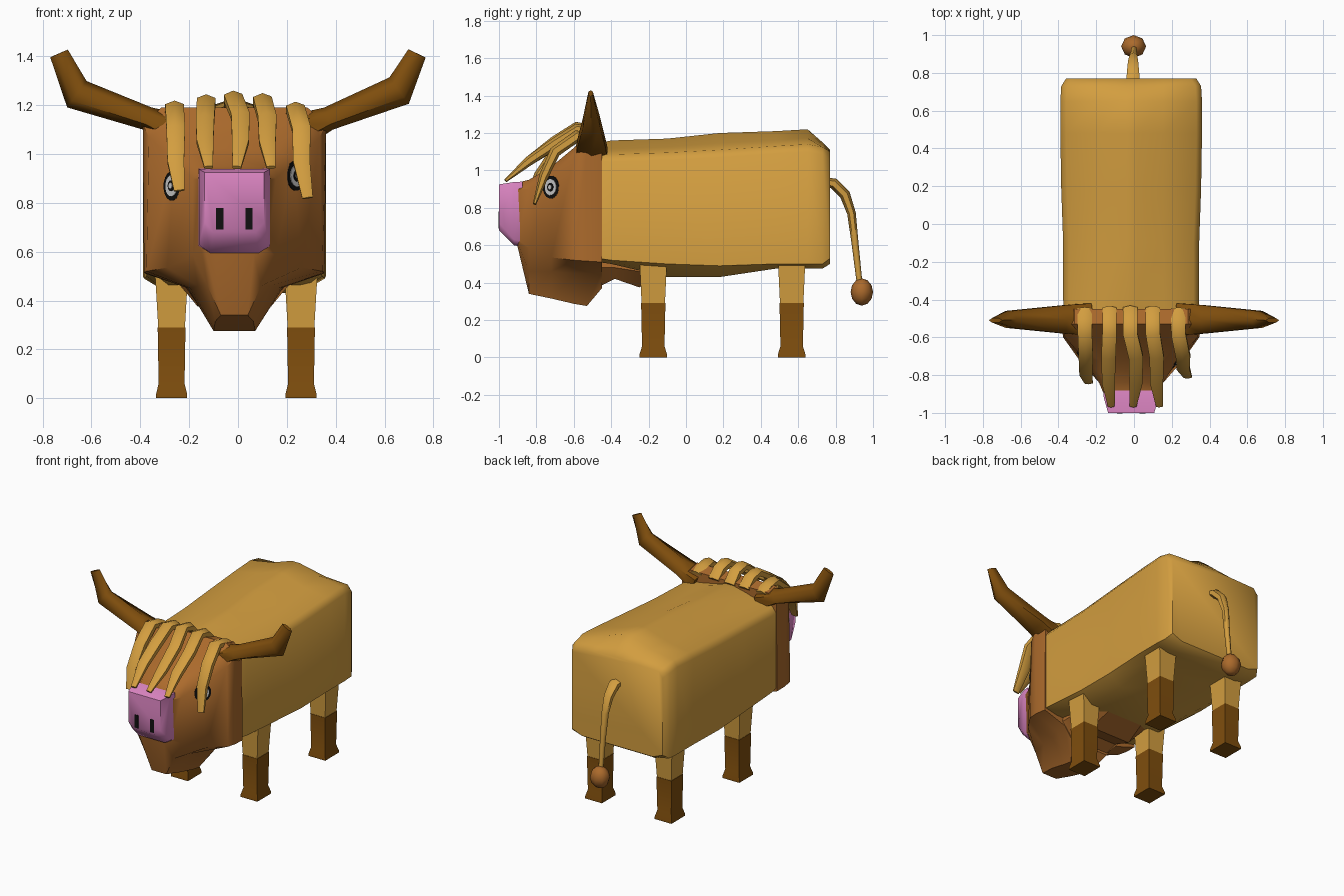
import bpy, bmesh, math
from mathutils import Vector
from mathutils.bvhtree import BVHTree

if "Cube" in bpy.data.objects:
    bpy.data.objects.remove(bpy.data.objects["Cube"])

CX = -0.015  # torso and head sit slightly off centre


def material(name, rgb):
    m = bpy.data.materials.new(name)
    m.diffuse_color = (*rgb, 1)
    m.use_nodes = True
    m.node_tree.nodes["Principled BSDF"].inputs["Base Color"].default_value = m.diffuse_color
    return m


TAN = material("tan", (0.65, 0.34, 0.05))
BROWN = material("brown", (0.41, 0.145, 0.025))
DARK = material("dark_brown", (0.21, 0.075, 0.004))
PINK = material("pink", (0.82, 0.27, 0.62))
BLACK = material("black", (0.005, 0.005, 0.005))
WHITE = material("white", (0.75, 0.75, 0.72))


def finish(name, bm, mat, angle=35):
    bmesh.ops.recalc_face_normals(bm, faces=bm.faces)
    me = bpy.data.meshes.new(name)
    bm.to_mesh(me)
    bm.free()
    me.materials.append(mat)
    ob = bpy.data.objects.new(name, me)
    bpy.context.collection.objects.link(ob)
    bpy.ops.object.select_all(action='DESELECT')
    ob.select_set(True)
    bpy.context.view_layer.objects.active = ob
    bpy.ops.object.shade_smooth_by_angle(angle=math.radians(angle))
    return ob


def loft(name, rings, mat, angle=35):
    """Skin a list of equally sized rings and cap both ends."""
    bm = bmesh.new()
    vs = [[bm.verts.new(p) for p in r] for r in rings]
    n = len(vs[0])
    for a, b in zip(vs, vs[1:]):
        for i in range(n):
            j = (i + 1) % n
            bm.faces.new((a[i], a[j], b[j], b[i]))
    bm.faces.new(vs[0])
    bm.faces.new(vs[-1])
    return finish(name, bm, mat, angle)


def sections(name, data, mat, angle=35):
    """Loft symmetric cross-sections: (y, (half_width, z), ...) from top to bottom."""
    rings = []
    for y, *half in data:
        right = [(CX + w, y, z) for w, z in half]
        left = [(CX - w, y, z) for w, z in reversed(half)]
        rings.append(right + left)
    return loft(name, rings, mat, angle)


def tube(name, pts, radii, axis, sides, mat, angle=35):
    """Tapered tube; radii are (along axis, across axis)."""
    pts = [Vector(p) for p in pts]
    rings = []
    for k, p in enumerate(pts):
        t = (pts[min(k + 1, len(pts) - 1)] - pts[max(k - 1, 0)]).normalized()
        s = Vector(axis)
        s = (s - t * s.dot(t)).normalized()
        u = t.cross(s)
        ring = []
        for i in range(sides):
            a = (i + 0.5) * math.tau / sides
            f = 1 / math.cos(math.pi / sides)
            ring.append(p + s * math.cos(a) * radii[k][0] * f + u * math.sin(a) * radii[k][1] * f)
        rings.append(ring)
    return loft(name, rings, mat, angle)


# torso: box with a low spine ridge; y, half width, ridge z, shoulder z, side z, belly z
torso = []
for y, w, ridge, shoulder, low, belly in (
        (-0.47, 0.355, 1.145, 1.09, 0.53, 0.51), (-0.40, 0.36, 1.16, 1.085, 0.52, 0.50),
        (-0.10, 0.36, 1.17, 1.095, 0.50, 0.43), (0.18, 0.37, 1.20, 1.11, 0.49, 0.43),
        (0.48, 0.375, 1.21, 1.13, 0.50, 0.475), (0.65, 0.375, 1.22, 1.14, 0.50, 0.475),
        (0.73, 0.37, 1.15, 1.125, 0.50, 0.475), (0.77, 0.345, 1.11, 1.10, 0.53, 0.50)):
    torso.append((y, (0.03, ridge), (0.17, shoulder * 0.6 + ridge * 0.4), (w - 0.03, shoulder),
                  (w, shoulder - 0.04), (w, low), (0.27, belly)))
sections("body", torso, TAN, 50)

# head with tapering beard
head = sections("head", [
    (-0.45, (0.30, 1.17), (0.36, 1.11), (0.365, 0.51), (0.20, 0.455), (0.14, 0.37)),
    (-0.53, (0.30, 1.19), (0.375, 1.12), (0.37, 0.515), (0.19, 0.45), (0.085, 0.275)),
    (-0.60, (0.27, 1.12), (0.35, 1.07), (0.36, 0.52), (0.18, 0.45), (0.083, 0.287)),
    (-0.72, (0.17, 1.02), (0.245, 0.97), (0.275, 0.535), (0.15, 0.46), (0.078, 0.315)),
    (-0.84, (0.12, 0.95), (0.17, 0.90), (0.17, 0.585), (0.11, 0.46), (0.055, 0.34)),
    (-0.90, (0.11, 0.935), (0.145, 0.90), (0.14, 0.63), (0.12, 0.61), (0.08, 0.59)),
], BROWN, 40)

# chest flap behind the beard
sections("chest", [
    (-0.46, (0.20, 0.70), (0.22, 0.48), (0.14, 0.38)),
    (-0.38, (0.20, 0.70), (0.22, 0.48), (0.15, 0.42)),
    (-0.25, (0.20, 0.70), (0.22, 0.46), (0.15, 0.375)),
    (-0.08, (0.20, 0.70), (0.22, 0.48), (0.13, 0.445)),
], BROWN)

# snout
sections("snout", [
    (-0.875, (0.147, 0.94), (0.147, 0.62), (0.10, 0.59)),
    (-0.92, (0.145, 0.938), (0.145, 0.63), (0.10, 0.60)),
    (-1.00, (0.122, 0.925), (0.122, 0.72), (0.085, 0.68)),
], PINK, 60)

# nostrils
for sx in (-1, 1):
    bm = bmesh.new()
    bmesh.ops.create_cube(bm, size=1)
    bmesh.ops.scale(bm, vec=(0.03, 0.02, 0.09), verts=bm.verts)
    bmesh.ops.translate(bm, vec=(CX + sx * 0.06, -0.992, 0.735), verts=bm.verts)
    finish("nostril", bm, BLACK)

# eyes: stacked discs laid on the head surface
tree = BVHTree.FromPolygons([v.co for v in head.data.vertices],
                            [p.vertices for p in head.data.polygons])
for sx, ez in ((-1, 0.87), (1, 0.91)):
    hit, nrm, _, _ = tree.ray_cast(Vector((sx, -0.72, ez)), Vector((-sx, 0, 0)))
    layers = (("eye_rim", 0.060, BLACK), ("eye_white", 0.043, WHITE),
              ("iris", 0.022, BLACK), ("eye_glint", 0.012, WHITE))
    for k, (nm, r, mat) in enumerate(layers):
        top = hit + nrm * (0.005 + 0.003 * k)
        tube(nm, [hit - nrm * 0.02, top], [(r * 0.9, r)] * 2, (0, 1, 0), 16, mat)

# horns
for sx, lift in ((-1, 0.0), (1, 0.015)):
    tube("horn",
         [(sx * 0.24, -0.505, 1.09), (sx * 0.37, -0.505, 1.145),
          (sx * 0.66, -0.505, 1.245 + lift), (sx * 0.733, -0.51, 1.412)],
         [(0.085, 0.065), (0.075, 0.042), (0.045, 0.058), (0.012, 0.034)],
         (0, 1, 0), 6, DARK, 65)

# fringe: (x at root, x at middle, x at tip), peak height, outer strand or not
for xs, peak, outer in (((-0.26, -0.255, -0.24), 1.205, True),
                        ((-0.13, -0.135, -0.12), 1.23, False),
                        ((-0.02, 0.01, -0.005), 1.245, False),
                        ((0.10, 0.12, 0.135), 1.235, False),
                        ((0.235, 0.26, 0.285), 1.20, True)):
    x0, x1, x2 = xs
    w = 0.038
    path = [(x0, -0.45, 1.15), (x0, -0.51, peak - 0.03), (x0, -0.58, peak - 0.015)]
    if outer:
        drop = 0.03 if x0 > 0 else 0.0
        path += [(x1, -0.70, 1.10), (x1, -0.79 + drop, 0.97), (x2, -0.84 + drop, 0.85 - drop)]
        tip = 0.022
    else:
        path += [(x1, -0.70, peak - 0.09), (x1, -0.84, 1.05), (x2, -0.965, 0.945)]
        tip = 0.018
    tube("fringe_strand", path,
         [(w, 0.022), (w, 0.027), (w, 0.027), (w, 0.026), (w * 0.9, 0.022), (tip, 0.008)],
         (1, 0, 0), 6, TAN, 65)

# legs with dark lower halves
for x in (-0.272, 0.258):
    for y, label in ((-0.175, "front"), (0.565, "rear")):
        tube(label + "_leg", [(x, y, 0.56), (x, y, 0.45), (x, y, 0.28)],
             [(0.072, 0.075), (0.064, 0.070), (0.054, 0.062)], (1, 0, 0), 4, TAN)
        tube(label + "_hoof", [(x, y, 0.29), (x, y, 0.06), (x, y, 0.015), (x, y, 0)],
             [(0.057, 0.065), (0.053, 0.060), (0.064, 0.074), (0.064, 0.074)],
             (1, 0, 0), 4, DARK)

# tail
tube("tail",
     [(-0.005, 0.74, 0.935), (-0.005, 0.79, 0.93), (-0.005, 0.85, 0.87),
      (-0.003, 0.885, 0.77), (0, 0.905, 0.60), (0, 0.93, 0.38)],
     [(0.036, 0.025), (0.033, 0.025), (0.027, 0.025), (0.02, 0.02),
      (0.016, 0.016), (0.013, 0.013)], (1, 0, 0), 6, TAN, 60)

# tail tuft
bm = bmesh.new()
bmesh.ops.create_uvsphere(bm, u_segments=8, v_segments=6, radius=1)
bmesh.ops.scale(bm, vec=(0.066, 0.06, 0.073), verts=bm.verts)
bmesh.ops.translate(bm, vec=(-0.002, 0.94, 0.35), verts=bm.verts)
finish("tail_tuft", bm, BROWN, 50)
